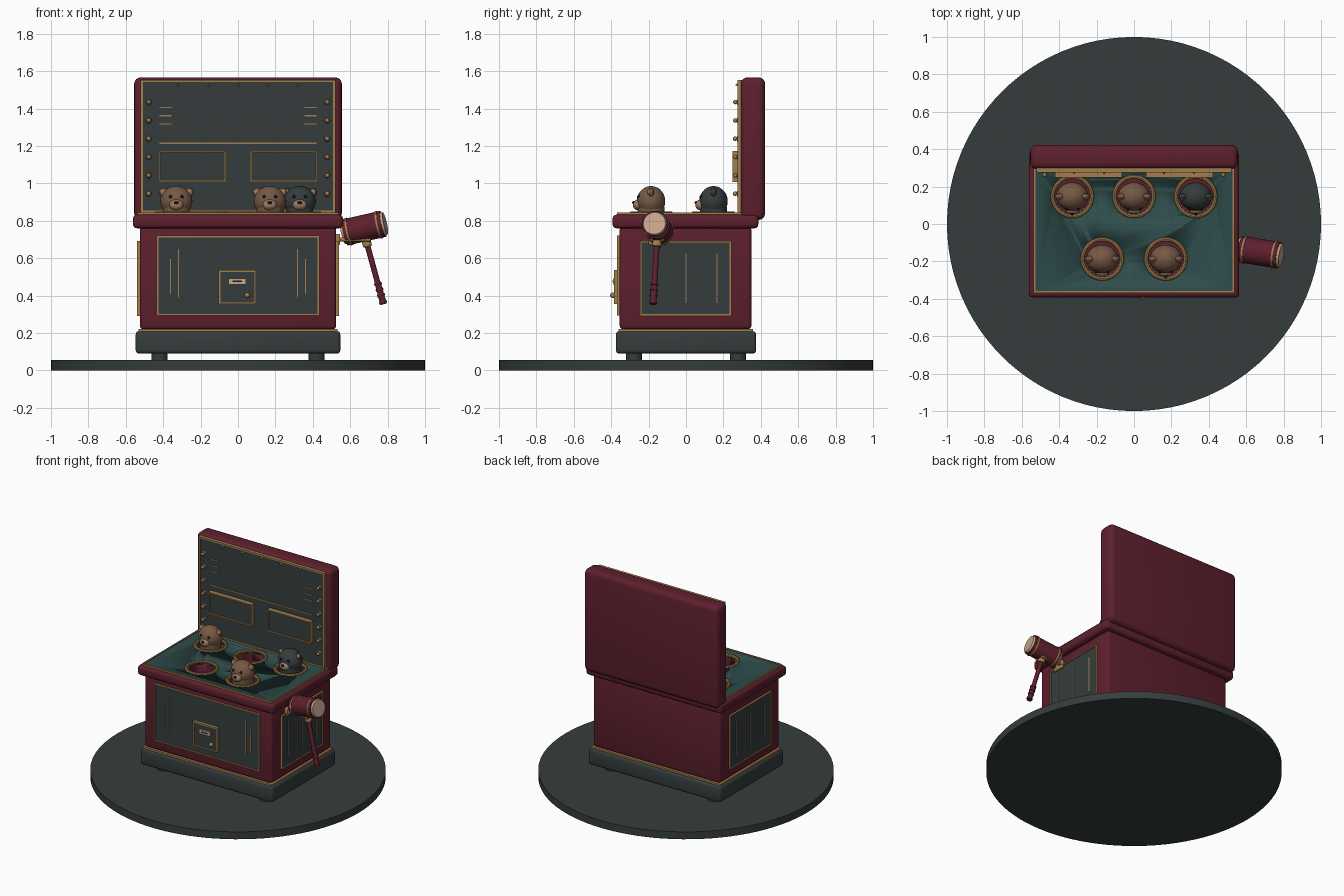
import bpy, bmesh, math
from mathutils import Vector, Matrix

if "Cube" in bpy.data.objects:
    bpy.data.objects.remove(bpy.data.objects["Cube"], do_unlink=True)


def material(name, r, g, b):
    m = bpy.data.materials.new(name)
    m.use_nodes = True
    m.diffuse_color = (r, g, b, 1)
    m.node_tree.nodes["Principled BSDF"].inputs["Base Color"].default_value = (r, g, b, 1)
    return m


CRIMSON = material("crimson", 0.11, 0.014, 0.026)
SLATE = material("slate", 0.036, 0.046, 0.046)
TEAL = material("teal", 0.027, 0.072, 0.070)
GOLD = material("gold", 0.36, 0.21, 0.075)
BROWN = material("brown_fur", 0.18, 0.10, 0.058)
TAN = material("tan", 0.34, 0.20, 0.125)
CREAM = material("cream", 0.58, 0.38, 0.26)
BLACK = material("black", 0.008, 0.009, 0.010)


# Shape helpers that add to a bmesh
def box(bm, lo, hi, bevel=0, segments=3):
    lo, hi = Vector(lo), Vector(hi)
    mat = Matrix.Translation((lo + hi) / 2) @ Matrix.Diagonal((*(hi - lo), 1))
    verts = bmesh.ops.create_cube(bm, size=1, matrix=mat)["verts"]
    if bevel:
        edges = list({e for v in verts for e in v.link_edges})
        bmesh.ops.bevel(bm, geom=edges, offset=bevel, segments=segments,
                        profile=0.5, affect='EDGES')


def rod(bm, a, b, r1, r2=None, sides=32):
    a, b = Vector(a), Vector(b)
    turn = (b - a).to_track_quat('Z', 'Y').to_matrix().to_4x4()
    bmesh.ops.create_cone(bm, cap_ends=True, segments=sides, radius1=r1,
                          radius2=r1 if r2 is None else r2, depth=(b - a).length,
                          matrix=Matrix.Translation((a + b) / 2) @ turn)


def ball(bm, c, size, sides=20):
    mat = Matrix.Translation(c) @ Matrix.Diagonal((*size, 1))
    bmesh.ops.create_uvsphere(bm, u_segments=sides, v_segments=sides // 2, radius=1, matrix=mat)


def ring(bm, c, radius, tube, sides=40, around=8):
    grid = []
    for i in range(sides):
        t = math.tau * i / sides
        row = []
        for j in range(around):
            p = math.tau * j / around
            r = radius + tube * math.cos(p)
            row.append(bm.verts.new((c[0] + r * math.cos(t), c[1] + r * math.sin(t),
                                     c[2] + tube * math.sin(p))))
        grid.append(row)
    for i in range(sides):
        k = (i + 1) % sides
        for j in range(around):
            n = (j + 1) % around
            bm.faces.new((grid[i][j], grid[k][j], grid[k][n], grid[i][n]))


def slab(bm, axis, u, v, d):
    # box given by its two spans across an axis and its span along it
    spans = [u, v]
    spans.insert(axis, d)
    box(bm, [min(s) for s in spans], [max(s) for s in spans])


def frame(bm, axis, u, v, width, d):
    (a, b), (c, e) = u, v
    slab(bm, axis, (a, b), (c, c + width), d)
    slab(bm, axis, (a, b), (e - width, e), d)
    slab(bm, axis, (a, a + width), (c + width, e - width), d)
    slab(bm, axis, (b - width, b), (c + width, e - width), d)


def make(name, mat, build):
    bm = bmesh.new()
    build(bm)
    mesh = bpy.data.meshes.new(name)
    bm.to_mesh(mesh)
    bm.free()
    ob = bpy.data.objects.new(name, mesh)
    bpy.context.collection.objects.link(ob)
    mesh.materials.append(mat)
    bpy.ops.object.select_all(action='DESELECT')
    ob.select_set(True)
    bpy.context.view_layer.objects.active = ob
    bpy.ops.object.shade_smooth_by_angle(angle=math.radians(40))
    return ob


def each(function, items):
    def build(bm):
        for item in items:
            function(bm, *item)
    return build


# Round floor, feet and plinth
make("floor_disc", SLATE, lambda bm: rod(bm, (0, 0, 0), (0, 0, 0.055), 1, sides=96))
make("feet", SLATE, each(rod, [((x, y, 0.05), (x, y, 0.1), 0.043)
                               for x in (-0.42, 0.42) for y in (-0.278, 0.278)]))
make("plinth", SLATE, lambda bm: box(bm, (-0.547, -0.375, 0.09), (0.547, 0.375, 0.21), 0.018))
make("plinth_trim", GOLD, lambda bm: box(bm, (-0.532, -0.362, 0.205), (0.532, 0.358, 0.222)))

# Cabinet, rim and playing deck, pierced by five holes
cabinet = make("cabinet", CRIMSON,
               lambda bm: box(bm, (-0.525, -0.355, 0.22), (0.525, 0.35, 0.77), 0.02))
rim = make("rim", CRIMSON,
           lambda bm: box(bm, (-0.562, -0.393, 0.76), (0.562, 0.387, 0.833), 0.022))
deck = make("deck", TEAL, lambda bm: box(bm, (-0.53, -0.363, 0.82), (0.53, 0.3, 0.839)))
holes = [(-0.33, 0.147), (0, 0.147), (0.33, 0.147), (-0.17, -0.187), (0.17, -0.187)]
cutter = make("hole_cutter", CRIMSON,
              each(rod, [((x, y, 0.5), (x, y, 1), 0.1) for x, y in holes]))
cutter.hide_render = True
for target in (cabinet, rim, deck):
    cut = target.modifiers.new("holes", 'BOOLEAN')
    cut.operation = 'DIFFERENCE'
    cut.solver = 'EXACT'
    cut.object = cutter
    bpy.context.view_layer.objects.active = target
    bpy.ops.object.modifier_apply(modifier=cut.name)
bpy.data.objects.remove(cutter, do_unlink=True)
make("deck_trim", GOLD,
     lambda bm: frame(bm, 2, (-0.536, 0.536), (-0.369, 0.3), 0.01, (0.825, 0.845)))
make("hole_rings", GOLD, each(ring, [((x, y, 0.84), 0.105, 0.011) for x, y in holes]))
make("hole_beads", TAN, each(ball, [
    ((x + 0.091 * math.cos(t), y + 0.091 * math.sin(t), 0.835), (0.007,) * 3, 8)
    for x, y in holes for t in [math.pi * (1.1 + 0.08 * i) for i in range(11)]]))

# Backboard with framed face
make("backboard", CRIMSON,
     lambda bm: box(bm, (-0.555, 0.293, 0.805), (0.555, 0.423, 1.567), 0.035, 4))
make("backboard_panel", SLATE,
     lambda bm: box(bm, (-0.515, 0.283, 0.85), (0.515, 0.3, 1.545)))


def backboard_gold(bm):
    frame(bm, 1, (-0.52, 0.52), (0.843, 1.552), 0.011, (0.276, 0.3))
    slab(bm, 1, (-0.42, 0.42), (1.211, 1.218), (0.278, 0.29))
    for s in (-1, 1):
        frame(bm, 1, sorted((s * 0.065, s * 0.423)), (1.008, 1.173), 0.009, (0.248, 0.29))
        for i in range(3):
            slab(bm, 1, (s * 0.355, s * 0.42), (1.315 + i * 0.044, 1.321 + i * 0.044), (0.278, 0.29))


make("backboard_trim", GOLD, backboard_gold)
make("score_windows", SLATE, each(slab, [
    (1, (s * 0.073, s * 0.415), (1.015, 1.166), (0.26, 0.29)) for s in (-1, 1)]))

# Bulbs up both sides and small studs along the top
bulbs = [(s * 0.477, 0.945 + 0.098 * i) for s in (-1, 1) for i in range(6)]
make("bulb_sockets", GOLD, each(rod, [((x, 0.29, z), (x, 0.272, z), 0.018, 0.014, 12)
                                      for x, z in bulbs]))
make("bulbs", GOLD, each(ball, [((x, 0.263, z), (0.012,) * 3, 12) for x, z in bulbs]))
make("top_studs", GOLD, each(ball, [((0.16 * i, 0.28, 1.527), (0.008, 0.015, 0.008), 10)
                                    for i in range(-2, 3)]))

# Cabinet front panel
make("front_panel", SLATE, lambda bm: slab(bm, 1, (-0.43, 0.43), (0.3, 0.715), (-0.362, -0.34)))


def front_gold(bm):
    frame(bm, 1, (-0.435, 0.435), (0.294, 0.721), 0.009, (-0.37, -0.34))
    for s in (-1, 1):
        slab(bm, 1, (s * 0.358, s * 0.364), (0.41, 0.595), (-0.367, -0.35))
        slab(bm, 1, (s * 0.316, s * 0.322), (0.39, 0.65), (-0.367, -0.35))


make("front_trim", GOLD, front_gold)

# Coin door
make("coin_door", SLATE, lambda bm: slab(bm, 1, (-0.095, 0.09), (0.36, 0.53), (-0.38, -0.35)))
make("coin_door_trim", GOLD,
     lambda bm: frame(bm, 1, (-0.104, 0.097), (0.354, 0.536), 0.01, (-0.386, -0.35)))
make("coin_plate", CREAM, lambda bm: slab(bm, 1, (-0.05, 0.042), (0.46, 0.492), (-0.39, -0.375)))
make("coin_slot", BLACK, lambda bm: slab(bm, 1, (-0.03, 0.022), (0.472, 0.48), (-0.392, -0.385)))
make("coin_knob", GOLD, lambda bm: ball(bm, (0.05, -0.388, 0.402), (0.015, 0.018, 0.015)))

# Side panels
make("side_panels", SLATE, each(slab, [
    (0, (-0.24, 0.235), (0.3, 0.685), (s * 0.51, s * 0.532)) for s in (-1, 1)]))


def side_gold(bm):
    for s in (-1, 1):
        frame(bm, 0, (-0.247, 0.242), (0.292, 0.692), 0.009, (s * 0.51, s * 0.539))


make("side_trim", GOLD, side_gold)
make("side_strips", TAN, each(slab, [
    (0, (y - 0.003, y + 0.003), (0.36, 0.625), (s * 0.52, s * 0.536))
    for s in (-1, 1) for y in (-0.165, 0, 0.165)]))


# Pop-up bears: three raised, two sunk in their holes
def bear(name, x, y, z, fur):
    def at(dx, dy, dz):
        return (x + dx, y + dy, z + dz)

    def furry(bm):
        ball(bm, at(0, 0, 0), (0.086, 0.076, 0.081), 28)
        rod(bm, (x, y, 0.5), at(0, 0, -0.03), 0.072)
        for s in (-1, 1):
            ball(bm, at(s * 0.068, 0, 0.047), (0.025, 0.016, 0.025))

    make(name + "_fur", fur, furry)
    make(name + "_muzzle", TAN, each(ball, [
        (at(0, -0.069, -0.02), (0.038, 0.028, 0.029)),
        (at(-0.071, -0.011, 0.048), (0.015, 0.008, 0.015)),
        (at(0.071, -0.011, 0.048), (0.015, 0.008, 0.015))]))
    make(name + "_eyes_and_nose", BLACK, each(ball, [
        (at(-0.031, -0.066, 0.024), (0.009,) * 3, 12),
        (at(0.031, -0.066, 0.024), (0.009,) * 3, 12),
        (at(0, -0.092, -0.008), (0.013, 0.009, 0.009), 12)]))


for i, (x, y) in enumerate(holes):
    bear("bear_%d" % (i + 1), x, y, 0.66 if i in (1, 3) else 0.905, SLATE if i == 2 else BROWN)

# Mallet hanging from a hook on the left side
tail, face = Vector((0.572, -0.135, 0.738)), Vector((0.775, -0.167, 0.784))
top, end = Vector((0.675, -0.152, 0.73)), Vector((0.778, -0.176, 0.355))


def along(a, b, t0, t1):
    return a.lerp(b, t0), a.lerp(b, t1)


make("mallet_head", CRIMSON, lambda bm: rod(bm, tail, face, 0.071))
make("mallet_bands", GOLD, each(rod, [(*along(tail, face, t, t + 0.05), 0.075)
                                      for t in (0.08, 0.87)]))
make("mallet_faces", CREAM, each(rod, [(*along(tail, face, 0.99, 1.06), 0.066, 0.06),
                                       (*along(tail, face, 0.01, -0.06), 0.066, 0.06)]))
make("mallet_handle", CRIMSON, each(rod, [
    (top, end, 0.015), (*along(top, end, 0.68, 1), 0.016, 0.018)]
    + [(*along(top, end, t, t + 0.03), 0.021) for t in (0.7, 0.78, 0.86, 0.96)]))
make("mallet_collar", GOLD, lambda bm: rod(bm, *along(top, end, 0.1, 0.18), 0.024))
make("mallet_hook", GOLD, lambda bm: (
    box(bm, (0.52, -0.2, 0.67), (0.545, -0.11, 0.73), 0.006),
    box(bm, (0.53, -0.192, 0.69), (0.71, -0.175, 0.712), 0.005),
    box(bm, (0.53, -0.135, 0.69), (0.71, -0.118, 0.712), 0.005)))
